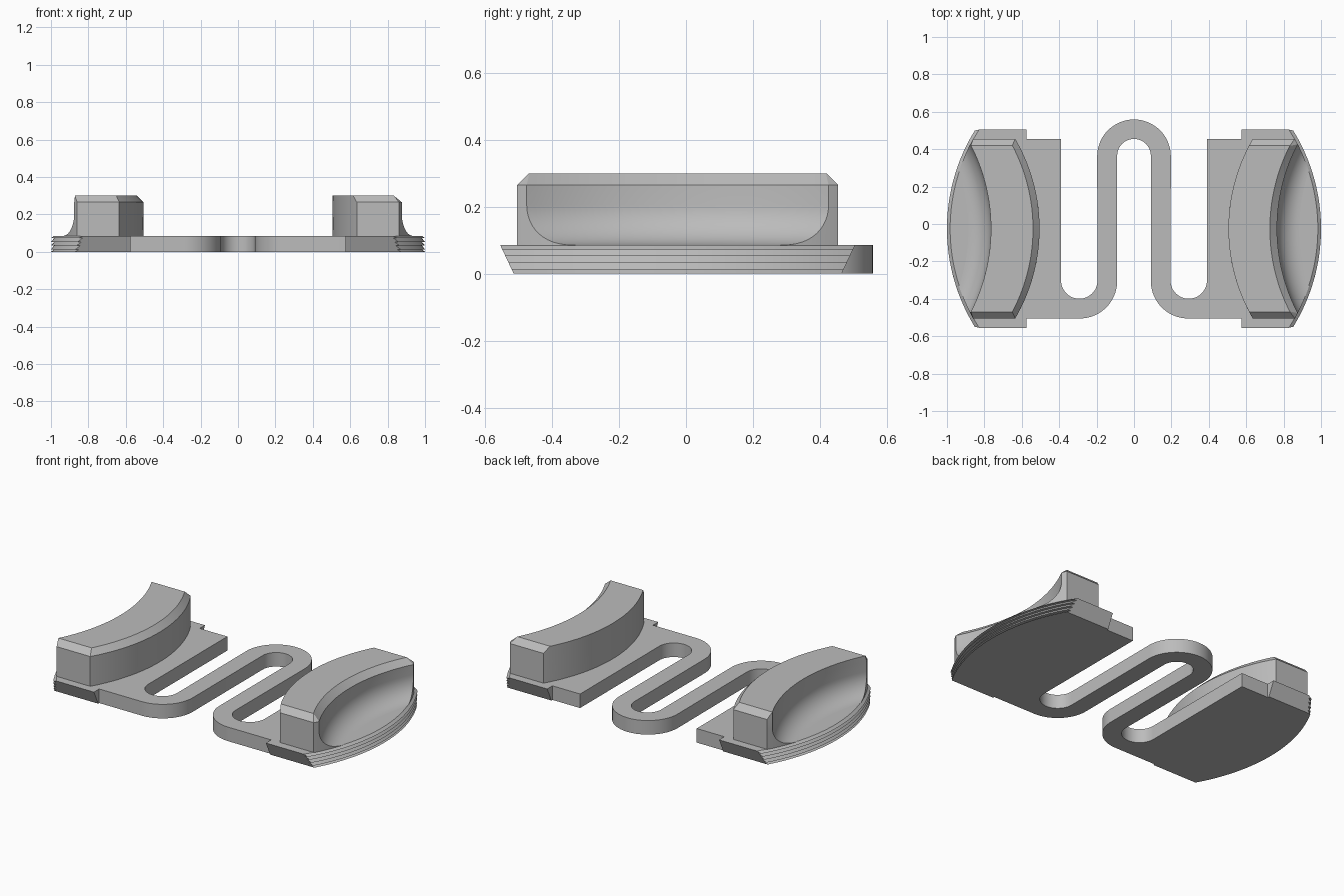
import bpy, bmesh, math

if "Cube" in bpy.data.objects:
    bpy.data.objects.remove(bpy.data.objects["Cube"])

CY = -0.025        # centre line of plates and grips in y
TOP = 0.085        # plate thickness

grey = bpy.data.materials.new("grey plastic")
grey.diffuse_color = (0.5, 0.5, 0.5, 1)
grey.use_nodes = True
grey.node_tree.nodes["Principled BSDF"].inputs["Base Color"].default_value = grey.diffuse_color


def finish(bm, name):
    bmesh.ops.remove_doubles(bm, verts=bm.verts, dist=1e-5)
    bmesh.ops.recalc_face_normals(bm, faces=bm.faces)
    me = bpy.data.meshes.new(name)
    bm.to_mesh(me)
    bm.free()
    ob = bpy.data.objects.new(name, me)
    bpy.context.collection.objects.link(ob)
    me.materials.append(grey)
    bpy.ops.object.select_all(action='DESELECT')
    ob.select_set(True)
    bpy.context.view_layer.objects.active = ob
    bpy.ops.object.shade_smooth_by_angle(angle=math.radians(25))
    return ob


def loft(name, side, levels):
    """levels: (z, list of (y, inner x, outer x)) stacked into a closed solid"""
    bm = bmesh.new()
    rows = []
    for z, section in levels:
        inner = [bm.verts.new((side * a, y + CY, z)) for y, a, b in section]
        outer = [bm.verts.new((side * b, y + CY, z)) for y, a, b in section]
        rows.append((inner, outer))
    for inner, outer in (rows[0], rows[-1]):
        for i in range(len(inner) - 1):
            bm.faces.new((inner[i], inner[i + 1], outer[i + 1], outer[i]))
    for (i0, o0), (i1, o1) in zip(rows, rows[1:]):
        r0, r1 = i0 + o0[::-1], i1 + o1[::-1]
        n = len(r0)
        for k in range(n):
            j = (k + 1) % n
            bm.faces.new((r0[k], r0[j], r1[j], r1[k]))
    return finish(bm, name)


def rim(y, r=0.985):
    return math.sqrt(r * r - y * y)


# End plates: dovetailed ends and a sawtooth curved edge
def plate_levels():
    cuts = [0, 0.013, 0.033, 0.053, 0.073, TOP]
    out = []
    for z0, z1 in zip(cuts, cuts[1:]):
        for z, r in ((z0, 1.0), (z1, 0.983)):
            half = 0.49 + 0.04 * z / TOP
            ys = [half * (k / 24 - 1) for k in range(49)]
            out.append((z, [(y, 0.575, rim(y, r)) for y in ys]))
    return out


# Grips: curved blocks with a filleted scoop in the outer face
def scoop(y):
    return 1.74 - math.sqrt(0.975 ** 2 - y * y)


def grip_section(z, chamfer_inner):
    fillet, cut = 0.12, max(0, z - 0.265)
    h = min(1, max(0, (TOP + fillet - z) / fillet))
    d = fillet * (1 - math.sqrt(max(0, 1 - h * h)))
    if not chamfer_inner:
        d -= cut * 1.1
    half = 0.48 - cut
    lo, hi = 0.0, half - 0.002
    for _ in range(40):                      # where scoop meets the rim
        mid = (lo + hi) / 2
        if scoop(mid) + d < rim(mid):
            lo = mid
        else:
            hi = mid
    side = [lo + (half - lo) * k / 8 for k in range(1, 9)]
    ys = [-y for y in reversed(side)]
    ys += [lo * (k / 20 - 1) for k in range(41)] + side
    section = []
    for y in ys:
        a = 1.456 - math.sqrt(0.951 ** 2 - y * y) + (cut if chamfer_inner else 0)
        section.append((y, a, min(rim(y), scoop(y) + d)))
    return z, section


for side, word in ((-1, "left"), (1, "right")):
    loft(word + "_end_plate", side, plate_levels())
    zs = [TOP + 0.12 * (1 - math.cos(k / 12 * math.pi / 2)) for k in range(13)]
    zs = [TOP - 0.005] + zs + [0.265, 0.3]
    loft(word + "_grip", side, [grip_section(z, side < 0) for z in zs])


# Flat serpentine spring joining the two plates
def arc(cx, cy, r, a0, a1, n=24):
    return [(cx + r * math.cos(math.radians(a0 + (a1 - a0) * k / n)),
             cy + r * math.sin(math.radians(a0 + (a1 - a0) * k / n)))
            for k in range(n + 1)]


def mirrored(points):
    return [(-x, y) for x, y in reversed(points)]


upper = [(-0.575, 0.455), (-0.39, 0.455)] + arc(-0.2925, -0.302, 0.0975, 180, 360)
lower = [(0.575, -0.505)] + arc(0.29, -0.305, 0.2, 270, 180)
outline = (upper + arc(0, 0.362, 0.197, 180, 0) + mirrored(upper)
           + lower + arc(0, 0.365, 0.09, 0, 180) + mirrored(lower))

bm = bmesh.new()
face = bm.faces.new([bm.verts.new((x, y, 0)) for x, y in outline])
ext = bmesh.ops.extrude_face_region(bm, geom=[face], use_keep_orig=True)
for v in ext["geom"]:
    if isinstance(v, bmesh.types.BMVert):
        v.co.z = TOP
finish(bm, "serpentine_spring")
